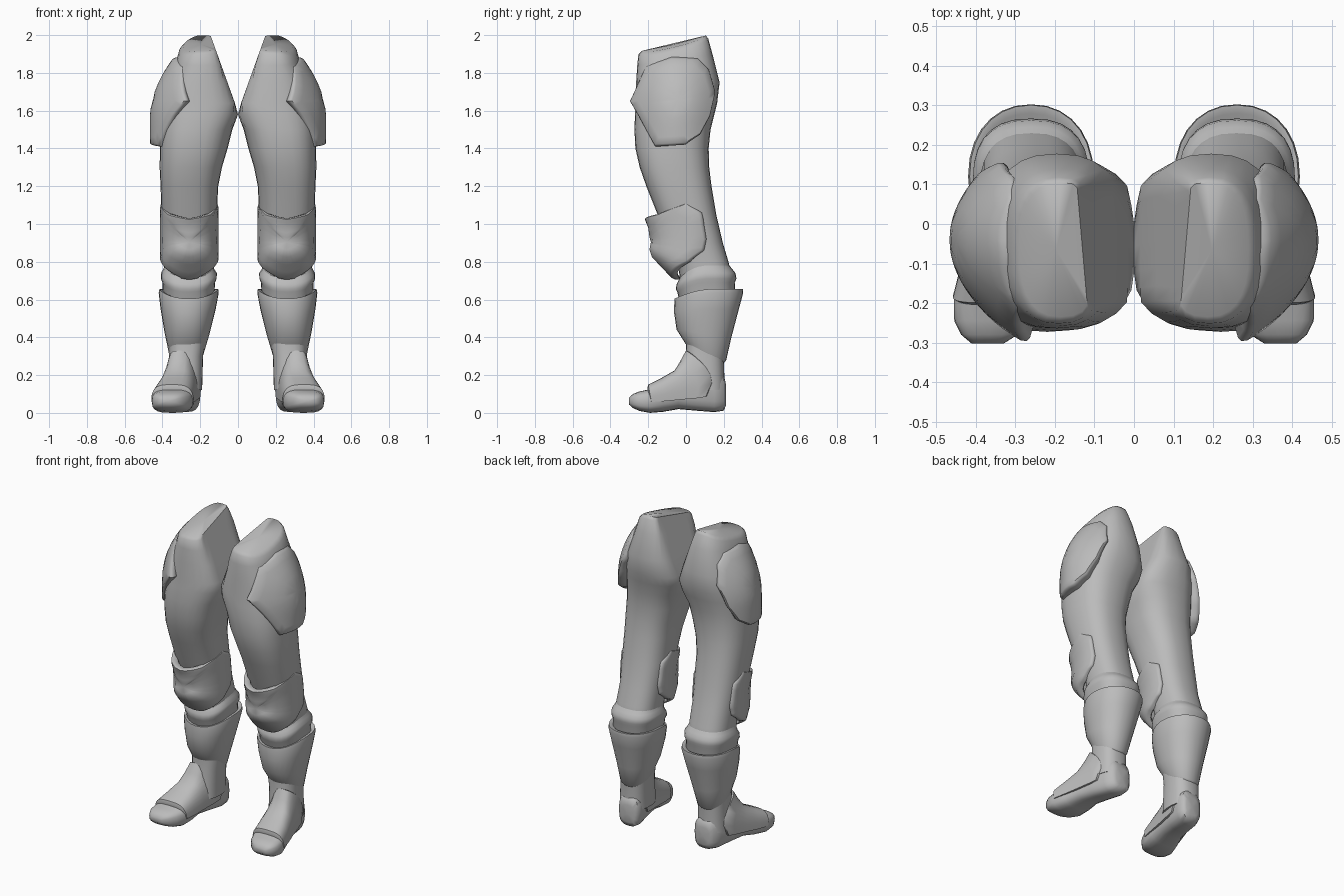
import bpy, bmesh, math
from mathutils import Vector

if "Cube" in bpy.data.objects:
    bpy.data.objects.remove(bpy.data.objects["Cube"])

mat = bpy.data.materials.new("plain grey")
mat.diffuse_color = (0.5, 0.5, 0.5, 1)
mat.use_nodes = True
mat.node_tree.nodes["Principled BSDF"].inputs["Base Color"].default_value = mat.diffuse_color


def skin(name, rings, angle=38):
    """Closed surface through equal-length point rings, mirrored to both legs."""
    bm = bmesh.new()
    rows = [[bm.verts.new(p) for p in r] for r in rings]
    n = len(rows[0])
    for a, b in zip(rows, rows[1:]):
        for i in range(n):
            j = (i + 1) % n
            bm.faces.new((a[i], a[j], b[j], b[i]))
    for r in (rows[0], rows[-1]):
        c = bm.verts.new(sum((v.co for v in r), Vector()) / n)
        for i in range(n):
            bm.faces.new((r[i], r[(i + 1) % n], c))
    bmesh.ops.remove_doubles(bm, verts=bm.verts, dist=0.0004)
    bmesh.ops.recalc_face_normals(bm, faces=bm.faces)
    me = bpy.data.meshes.new(name)
    bm.to_mesh(me)
    bm.free()
    me.materials.append(mat)
    ob = bpy.data.objects.new(name, me)
    bpy.context.collection.objects.link(ob)
    ob.modifiers.new("both sides", 'MIRROR')
    bpy.ops.object.select_all(action='DESELECT')
    ob.select_set(True)
    bpy.context.view_layer.objects.active = ob
    bpy.ops.object.shade_smooth_by_angle(angle=math.radians(angle))
    return ob


def sp(v, e=0.8):
    return math.copysign(abs(v) ** e, v)


def ring(x0, x1, y0, y1, z, tilt=0, dip=0, e=.8, n=28):
    """Rounded horizontal section from its extents, tilted in y, dipped at the front."""
    pts = []
    for i in range(n):
        t = 2 * math.pi * i / n
        c, s = math.cos(t), math.sin(t)
        y = (y0 + y1) / 2 + sp(s, e) * (y1 - y0) / 2
        pts.append(Vector(((x0 + x1) / 2 + sp(c, e) * (x1 - x0) / 2, y,
                           z + tilt * (y - (y0 + y1) / 2) - dip * max(0, -s) ** 1.5)))
    return pts


def table(v, pts):
    """Piecewise linear lookup."""
    for (a, fa), (b, fb) in zip(pts, pts[1:]):
        if v <= b:
            return fa + (fb - fa) * max(0, (v - a) / (b - a))
    return pts[-1][1]


def plate(name, outline, surf, axis, thick, lip):
    """Thick curved plate: a flat outline mapped on a surface, with a rounded rim."""
    fine = []
    for (a, b), (c, d) in zip(outline, outline[1:] + outline[:1]):
        fine += [(a + (c - a) * k / 4, b + (d - b) * k / 4) for k in range(4)]
    cu = sum(p[0] for p in outline) / len(outline)
    cv = sum(p[1] for p in outline) / len(outline)
    rings = []
    for s, d in [(.3, thick), (.65, thick), (.95, thick), (1, thick * .8), (1, lip),
                 (.985, lip * .4), (.95, 0), (.8, 0), (.6, 0), (.4, 0), (.2, 0)]:
        row = []
        for u, v in fine:
            p = Vector(surf(cu + (u - cu) * s, cv + (v - cv) * s))
            inward = Vector((axis[0] - p.x, axis[1] - p.y, 0)).normalized()
            row.append(p + inward * d)
        rings.append(row)
    return skin(name, rings, 45)


# Leg: trousers from hip to ankle, cut flat on the slanting inner side
leg = [ring(*r) for r in [
    (.08, .29, -.235, .105, 1.957, .24), (.07, .312, -.252, .118, 1.94, .22),
    (.05, .325, -.258, .14, 1.87, .15),
    (.02, .37, -.264, .178, 1.75), (-.02, .40, -.266, .165, 1.64),
    (-.01, .405, -.27, .15, 1.58), (.03, .41, -.273, .13, 1.5),
    (.055, .413, -.268, .12, 1.4), (.085, .415, -.245, .123, 1.3),
    (.105, .41, -.21, .135, 1.2), (.112, .405, -.15, .16, 1.05),
    (.125, .39, -.1, .195, .9), (.13, .39, -.045, .225, .8),
    (.13, .385, -.03, .25, .7), (.16, .37, 0, .22, .45),
    (.185, .365, .0, .2, .3), (.19, .37, -.02, .205, .12)]]
for k, r in enumerate(leg):
    for p in r:
        if k < 2:
            p.z -= .3 * max(0, p.x - .22)
        p.x = max(p.x, 0, (p.z - 1.595) * .36)
skin("trouser_leg", leg, 68)

# Hip plate on the outer thigh
plate("hip_plate",
      [(-.308, 1.65), (-.22, 1.84), (-.08, 1.885), (.07, 1.88), (.13, 1.82), (.165, 1.7),
       (.135, 1.57), (.08, 1.47), (0, 1.42), (-.17, 1.41), (-.26, 1.57)],
      lambda y, z: (.467 - 1.15 * max(0, z - 1.55) ** 2 - 2.6 * (y + .04) ** 2, y, z),
      (.2, -.06), .07, .02)


# Knee pad wrapped around the front and both sides
def knee(deg, z):
    t = math.radians(deg)
    ry = table(z, [(.70, .09), (.76, .15), (.83, .215), (.86, .224), (.92, .222),
                   (.98, .23), (1.03, .25)])
    return (.258 + .155 * sp(math.sin(t), .9), .03 - ry * math.cos(t), z)


half = [(45, 1.055), (83, 1.11), (103, 1.06), (112, .92), (108, .86), (85, .80),
        (45, .75), (15, .712)]
plate("knee_pad", [(0, 1.03)] + half + [(0, .705)] + [(-a, z) for a, z in reversed(half)],
      knee, (.258, .06), .045, .014)

# Collar under the knee
skin("shin_collar", [ring(*r) for r in [
    (.14, .38, -.02, .24, .56), (.125, .397, -.035, .262, .62, 0, .03),
    (.122, .40, -.046, .258, .69, 0, .05), (.113, .408, -.054, .267, .71, 0, .055),
    (.112, .408, -.05, .262, .74, 0, .06), (.125, .396, -.04, .246, .76, 0, .06),
    (.135, .385, -.03, .222, .79, 0, .07)]])

# Shin guard, flaring towards its top rim
skin("shin_guard", [ring(*r, e=.92) for r in [
    (.21, .34, .03, .18, .33, -.45), (.187, .362, .003, .203, .312, -.45),
    (.18, .368, -.008, .212, .325, -.45), (.15, .388, -.05, .24, .42, -.15),
    (.118, .41, -.063, .28, .55, 0, .02), (.102, .42, -.062, .303, .635, 0, .05),
    (.105, .416, -.06, .301, .655, 0, .05), (.122, .40, -.04, .28, .652, 0, .05),
    (.15, .37, 0, .24, .62, 0, .04)]])


def mid(y):
    """Foot centre line, toes turned out."""
    return .27 + (.2 - y) * .2


# Boot foot: sections from heel to toe
foot = []
for y, w, zb, zt in [(.212, .045, .04, .15), (.2, .068, .012, .2), (.15, .08, .004, .22),
                     (.05, .083, .012, .22), (-.04, .09, .02, .2), (-.12, .102, .006, .155),
                     (-.19, .108, .0, .125), (-.245, .096, .01, .114), (-.28, .072, .025, .1),
                     (-.303, .04, .045, .08)]:
    foot.append([Vector((mid(y) + w * sp(math.cos(k * math.pi / 10), .65), y,
                         (zb + zt) / 2 + (zt - zb) / 2 * sp(math.sin(k * math.pi / 10), .65)))
                 for k in range(20)])
skin("boot", foot, 60)

# Instep guard: arched sections over the foot up to the ankle
arch = []
for ty, tz, by, bz, w, bulge in [(-.205, .13, -.185, .065, .104, 0), (-.2, .15, -.183, .058, .112, 0),
                                 (-.13, .185, -.11, .062, .108, 0), (-.06, .225, -.03, .07, .1, .01),
                                 (-.03, .275, .06, .078, .094, .04), (.0, .33, .105, .085, .09, .07),
                                 (.012, .325, .11, .09, .08, .07)]:
    row = []
    for k in range(17):
        t = math.pi * k / 16
        s = sp(math.sin(t), .75)
        y = by + (ty - by) * s + bulge * 4 * s * (1 - s)
        row.append(Vector((mid(y) + w * sp(math.cos(t), .6), y, bz + (tz - bz) * s)))
    arch.append(row)
skin("instep_guard", arch, 45)
